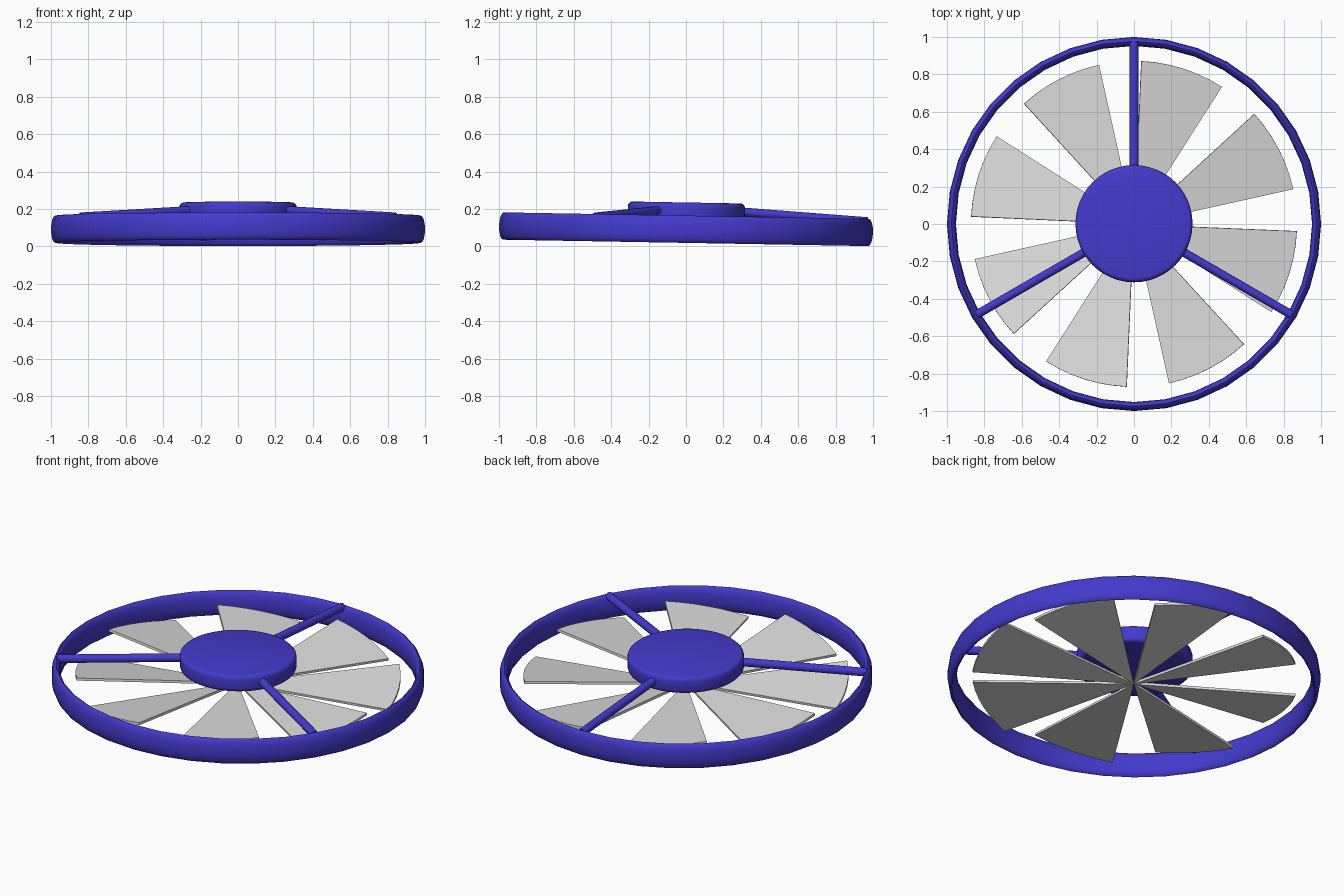
import bpy, bmesh, math
from mathutils import Matrix, Vector

if "Cube" in bpy.data.objects:
    bpy.data.objects.remove(bpy.data.objects["Cube"])

PIVOT = Vector((0, 0, 0.092))
# the whole wheel leans one degree towards the back
LEAN = Matrix.Translation(PIVOT) @ Matrix.Rotation(math.radians(-1), 4, 'X') @ Matrix.Translation(-PIVOT)


def material(name, rgb):
    m = bpy.data.materials.new(name)
    m.diffuse_color = (*rgb, 1)
    m.use_nodes = True
    m.node_tree.nodes["Principled BSDF"].inputs["Base Color"].default_value = m.diffuse_color
    return m


BLUE = material("blue_frame", (0.056, 0.042, 0.60))
GREY = material("pale_grey_blade", (0.72, 0.72, 0.72))


def finish(bm, name, mat, smooth=True):
    bmesh.ops.recalc_face_normals(bm, faces=bm.faces[:])
    bm.transform(LEAN)
    me = bpy.data.meshes.new(name)
    bm.to_mesh(me)
    bm.free()
    me.materials.append(mat)
    ob = bpy.data.objects.new(name, me)
    bpy.context.collection.objects.link(ob)
    if smooth:
        bpy.ops.object.select_all(action='DESELECT')
        ob.select_set(True)
        bpy.context.view_layer.objects.active = ob
        bpy.ops.object.shade_smooth_by_angle(angle=math.radians(40))
    return ob


def polar(r, deg, z):
    a = math.radians(deg)
    return Vector((r * math.cos(a), r * math.sin(a), z))


# outer ring: tall oval section swept around the centre
bm = bmesh.new()
SEG, SIDES = 36, 16
loops = []
for i in range(SEG):
    loop = []
    for j in range(SIDES):
        t = 2 * math.pi * j / SIDES
        loop.append(bm.verts.new(polar(0.976 + 0.024 * math.cos(t), 360 * i / SEG,
                                       0.092 + 0.073 * math.sin(t))))
    loops.append(loop)
for i in range(SEG):
    a, b = loops[i], loops[(i + 1) % SEG]
    for j in range(SIDES):
        k = (j + 1) % SIDES
        bm.faces.new((a[j], b[j], b[k], a[k]))
finish(bm, "outer_ring", BLUE)

# hub: disc with rounded rims
bm = bmesh.new()
bmesh.ops.create_cone(bm, cap_ends=True, segments=48, radius1=0.313, radius2=0.313, depth=0.096,
                      matrix=Matrix.Translation((0, 0, 0.187)))
rims = [e for e in bm.edges if abs(e.verts[0].co.z - e.verts[1].co.z) < 1e-4]
bmesh.ops.bevel(bm, geom=rims, offset=0.022, segments=3, profile=0.5, affect='EDGES')
finish(bm, "hub", BLUE)

# three round spokes sloping from the hub down to the ring
for n, deg in enumerate((90, 210, 330)):
    start, end = polar(0.2, deg, 0.196), polar(0.972, deg, 0.15)
    d = end - start
    bm = bmesh.new()
    bmesh.ops.create_cone(bm, cap_ends=True, segments=16, radius1=0.023, radius2=0.023, depth=d.length,
                          matrix=Matrix.Translation((start + end) / 2)
                          @ d.to_track_quat('Z', 'Y').to_matrix().to_4x4())
    finish(bm, f"spoke_{n + 1}", BLUE)

# eight pitched blades: thin wedges meeting at the centre, one edge raised
PITCH, THICK, REACH = 0.154, 0.014, 0.872
for n in range(8):
    first = 57.5 + 45 * n
    pts = [Vector((0, 0, 0.045))]
    for s in range(7):
        a = 30 * s / 6
        pts.append(polar(REACH, first + a, 0.045 + PITCH * REACH * math.sin(math.radians(a))))
    up = (pts[1] - pts[0]).cross(pts[-1] - pts[0]).normalized() * THICK
    bm = bmesh.new()
    low = [bm.verts.new(p) for p in pts]
    high = [bm.verts.new(p + up) for p in pts]
    bm.faces.new(low[::-1])
    bm.faces.new(high)
    for i in range(len(pts)):
        j = (i + 1) % len(pts)
        bm.faces.new((low[i], low[j], high[j], high[i]))
    finish(bm, f"blade_{n + 1}", GREY, smooth=False)
